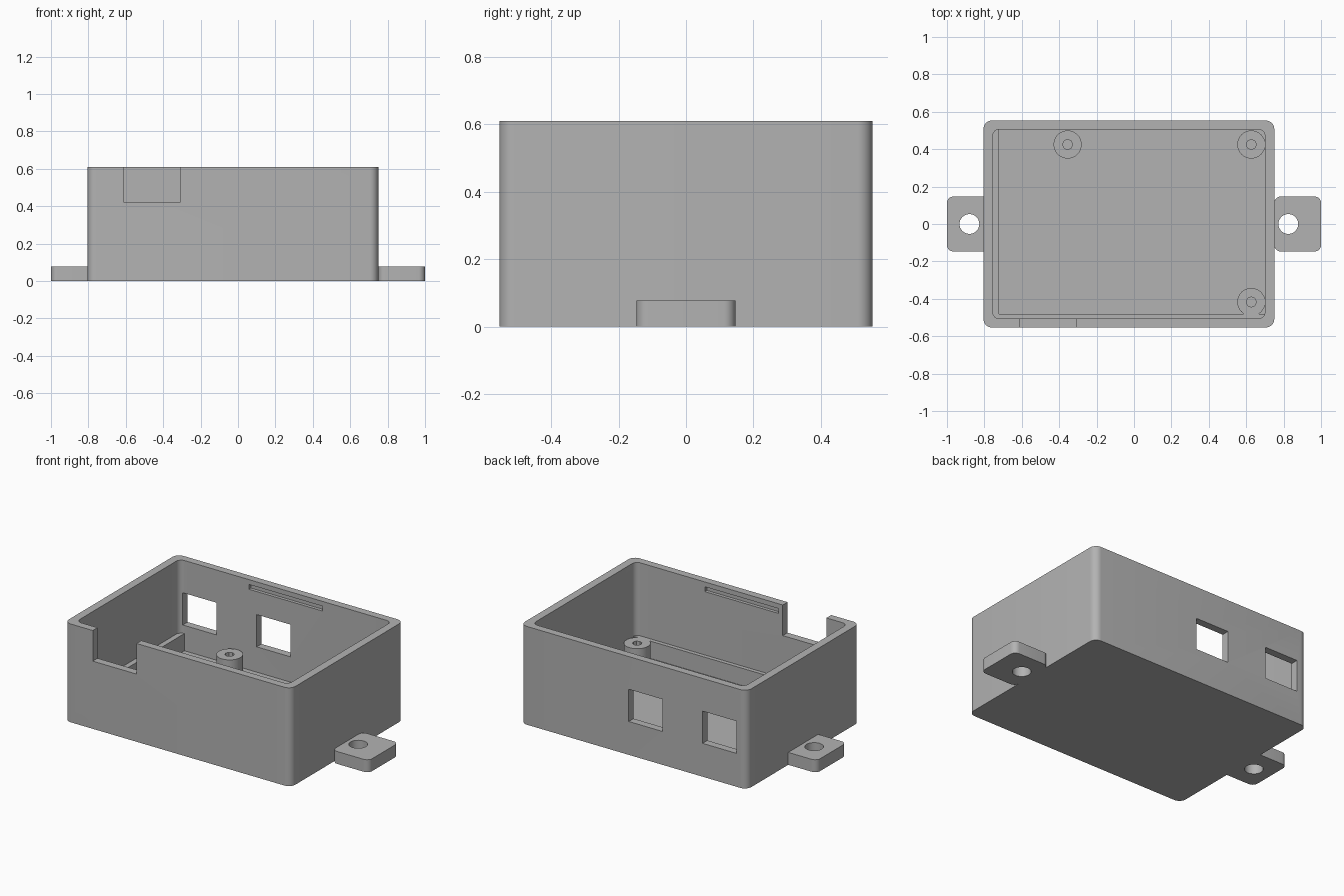
import bpy, bmesh, math

cube = bpy.data.objects.get("Cube")
if cube:
    bpy.data.objects.remove(cube, do_unlink=True)

# Single plastic colour
grey = bpy.data.materials.new("grey_plastic")
grey.use_nodes = True
colour = (0.45, 0.45, 0.45, 1)
grey.diffuse_color = colour
grey.node_tree.nodes["Principled BSDF"].inputs["Base Color"].default_value = colour


def prism(name, outline, z0, z1):
    """Extrude a closed outline from z0 to z1."""
    bm = bmesh.new()
    base = bm.faces.new([bm.verts.new((x, y, z0)) for x, y in outline])
    ext = bmesh.ops.extrude_face_region(bm, geom=[base])
    top = [v for v in ext["geom"] if isinstance(v, bmesh.types.BMVert)]
    bmesh.ops.translate(bm, verts=top, vec=(0, 0, z1 - z0))
    bmesh.ops.recalc_face_normals(bm, faces=bm.faces)
    mesh = bpy.data.meshes.new(name)
    bm.to_mesh(mesh)
    bm.free()
    mesh.materials.append(grey)
    obj = bpy.data.objects.new(name, mesh)
    bpy.context.collection.objects.link(obj)
    return obj


def box(name, x0, x1, y0, y1, z0, z1, r=0, steps=8):
    """Box whose upright edges are rounded by r."""
    pts = []
    corners = [(x1, y1, 1, 1), (x0, y1, -1, 1), (x0, y0, -1, -1), (x1, y0, 1, -1)]
    for i, (cx, cy, sx, sy) in enumerate(corners):
        if r == 0:
            pts.append((cx, cy))
            continue
        for k in range(steps + 1):
            a = math.pi / 2 * (i + k / steps)
            pts.append((cx - sx * r + r * math.cos(a), cy - sy * r + r * math.sin(a)))
    return prism(name, pts, z0, z1)


def cylinder(name, x, y, r, z0, z1, sides=32):
    angles = [2 * math.pi * k / sides for k in range(sides)]
    return prism(name, [(x + r * math.cos(a), y + r * math.sin(a)) for a in angles], z0, z1)


def combine(target, tool, operation="DIFFERENCE"):
    """Apply a boolean and throw the tool away."""
    mod = target.modifiers.new("bool", "BOOLEAN")
    mod.operation = operation
    mod.solver = "EXACT"
    mod.object = tool
    select(target)
    bpy.ops.object.modifier_apply(modifier=mod.name)
    bpy.data.objects.remove(tool, do_unlink=True)


def select(obj):
    bpy.ops.object.select_all(action="DESELECT")
    obj.select_set(True)
    bpy.context.view_layer.objects.active = obj


# Case dimensions
LEFT, RIGHT, DEPTH, HEIGHT = -0.805, 0.75, 0.553, 0.61
WALL, FLOOR, REST = 0.05, 0.05, 0.157
IN_L, IN_R, IN_Y = LEFT + WALL, RIGHT - WALL, DEPTH - WALL + 0.003

# Open box
case = box("case", LEFT, RIGHT, -DEPTH, DEPTH, 0, HEIGHT, 0.045)
combine(case, box("cavity", IN_L, IN_R, -IN_Y, IN_Y, FLOOR, 1, 0.035))

# Ledges that carry the board, along one side and the front
combine(case, box("side_ledge", IN_L - 0.02, -0.722, -IN_Y - 0.02, IN_Y + 0.02, 0.02, REST), "UNION")
combine(case, box("front_ledge", IN_L - 0.02, IN_R + 0.02, -IN_Y - 0.02, -0.481, 0.02, REST), "UNION")

# Screw bosses
for x, y in [(-0.355, 0.425), (0.627, 0.425), (0.627, -0.417)]:
    combine(case, cylinder("boss", x, y, 0.075, 0.02, REST), "UNION")
    combine(case, cylinder("boss_hole", x, y, 0.027, FLOOR, 0.3, 8))

# Port windows in the back wall
for x in (-0.11, -0.617):
    combine(case, box("window", x - 0.116, x + 0.116, DEPTH - 0.1, DEPTH + 0.1, 0.207, 0.407))

# Notch and round hole in the front wall
combine(case, box("notch", -0.61, -0.31, -DEPTH - 0.1, -DEPTH + 0.07, 0.42, 1))
drill = cylinder("drill", -0.10, -0.34, 0.042, DEPTH - 0.1, DEPTH + 0.1)
drill.rotation_euler.x = math.pi / 2
combine(case, drill)

# Lid grooves inside the front and back walls
for s in (-1, 1):
    ys = sorted((s * (IN_Y - 0.05), s * (IN_Y + 0.02)))
    combine(case, box("groove", -0.28, 0.225, *ys, 0.55, 0.58))

# Mounting ears
left_ear = box("right_mounting_ear", -1, LEFT + 0.04, -0.147, 0.147, 0, 0.077, 0.035)
combine(left_ear, cylinder("ear_hole", -0.88, 0, 0.053, -0.1, 0.2))
right_ear = box("left_mounting_ear", RIGHT, 1, -0.147, 0.147, 0, 0.077, 0.035)
combine(right_ear, cylinder("ear_hole", 0.825, 0, 0.053, -0.1, 0.2))

for obj in (case, left_ear, right_ear):
    select(obj)
    bpy.ops.object.shade_smooth_by_angle(angle=math.radians(30))
